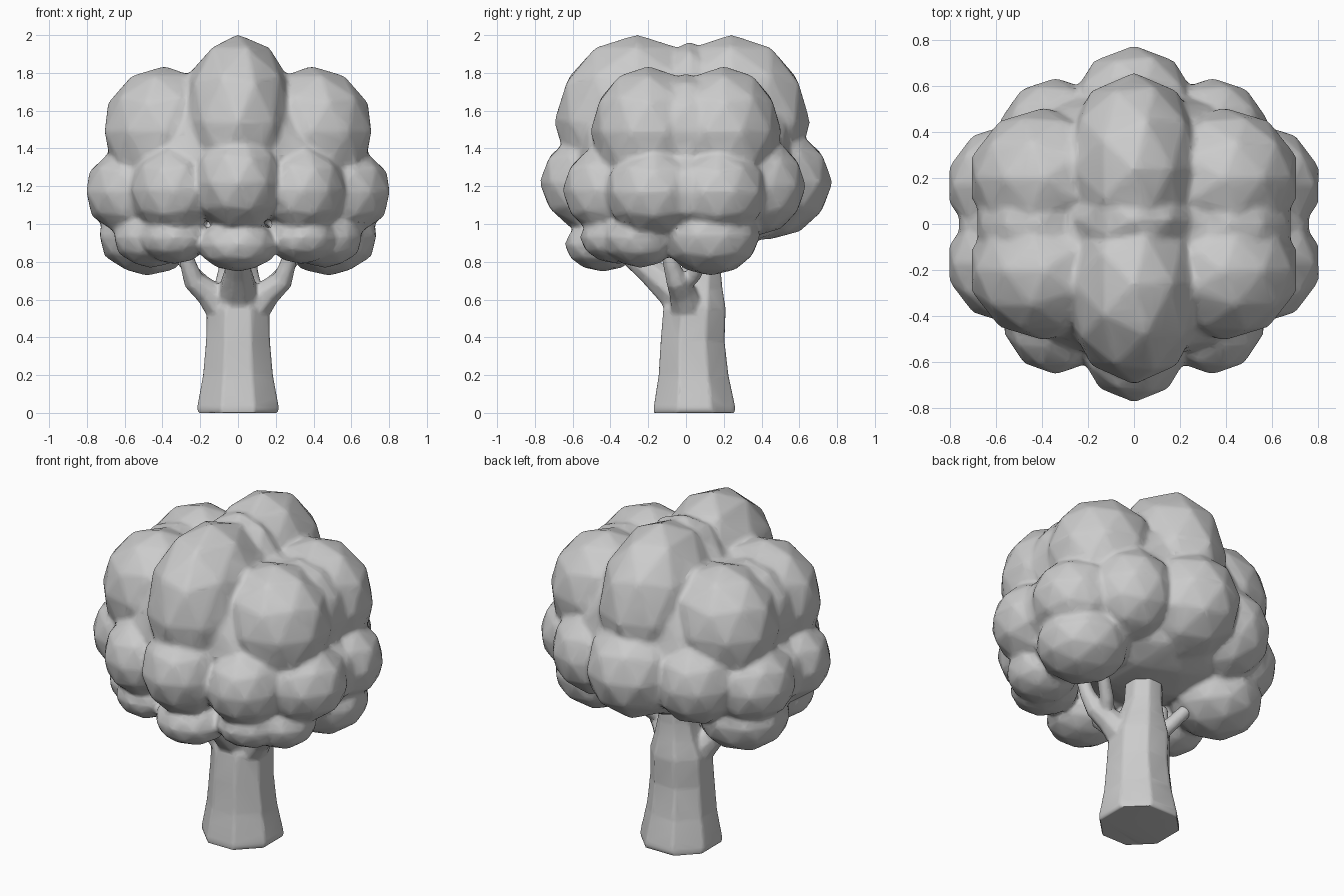
import bpy, bmesh, math
from mathutils import Matrix, Vector

if "Cube" in bpy.data.objects:
    bpy.data.objects.remove(bpy.data.objects["Cube"])

grey = bpy.data.materials.new("plain grey")
grey.diffuse_color = (0.6, 0.6, 0.6, 1)
grey.use_nodes = True
grey.node_tree.nodes["Principled BSDF"].inputs["Base Color"].default_value = grey.diffuse_color


def finish(bm, name, voxel, smooth, ratio):
    # fuse overlapping solids into one skin, soften the creases and simplify
    bmesh.ops.recalc_face_normals(bm, faces=bm.faces)
    me = bpy.data.meshes.new(name)
    bm.to_mesh(me)
    bm.free()
    me.materials.append(grey)
    ob = bpy.data.objects.new(name, me)
    bpy.context.collection.objects.link(ob)
    bpy.ops.object.select_all(action='DESELECT')
    ob.select_set(True)
    bpy.context.view_layer.objects.active = ob
    for kind, props in (('REMESH', dict(mode='VOXEL', voxel_size=voxel)),
                        ('SMOOTH', dict(factor=0.5, iterations=smooth)),
                        ('DECIMATE', dict(ratio=ratio))):
        mod = ob.modifiers.new(kind.title(), kind)
        for k, v in props.items():
            setattr(mod, k, v)
        bpy.ops.object.modifier_apply(modifier=mod.name)
    bpy.ops.object.shade_smooth_by_angle(angle=math.radians(50))
    return ob


def blob(bm, c, r):
    # chunky ellipsoid, mirrored across x when off the centre line
    for s in ((1, -1) if c[0] else (1,)):
        m = Matrix.Translation((c[0] * s, c[1], c[2])) @ Matrix.Diagonal((r[0] * s, r[1], r[2], 1))
        bmesh.ops.create_icosphere(bm, subdivisions=2, radius=1.02, matrix=m)


def tube(bm, path, sides=8, level=False):
    # path of (x, y, z, radius); level keeps all rings horizontal
    rings = []
    pts = [Vector(p[:3]) for p in path]
    for i, p in enumerate(path):
        d = pts[min(i + 1, len(pts) - 1)] - pts[max(i - 1, 0)]
        q = Matrix.Identity(3) if level else Vector((0, 0, 1)).rotation_difference(d).to_matrix()
        ring = []
        for k in range(sides):
            a = 2 * math.pi * (k + 0.5) / sides
            off = Vector((math.cos(a), math.sin(a), 0)) * p[3] * 1.06
            ring.append(bm.verts.new(pts[i] + q @ off))
        rings.append(ring)
    for a, b in zip(rings, rings[1:]):
        for k in range(sides):
            n = (k + 1) % sides
            bm.faces.new((a[k], a[n], b[n], b[k]))
    bm.faces.new(rings[0][::-1])
    bm.faces.new(rings[-1])


# foliage
bm = bmesh.new()
blob(bm, (0, 0.0, 1.36), (0.66, 0.61, 0.46))          # core
blob(bm, (0, 0.10, 1.05), (0.42, 0.42, 0.20))         # underside
blob(bm, (0, -0.26, 1.54), (0.31, 0.43, 0.455))       # crown front
blob(bm, (0, 0.24, 1.54), (0.31, 0.41, 0.455))        # crown back
blob(bm, (0, 0.02, 1.6), (0.29, 0.22, 0.36))          # crown middle
blob(bm, (0.41, 0, 1.49), (0.28, 0.34, 0.30))         # fill between upper sides
blob(bm, (0.52, 0, 1.17), (0.25, 0.26, 0.22))         # fill between middle sides
for s in (-1, 1):
    blob(bm, (0.39, 0.20 * s, 1.49), (0.325, 0.30, 0.34))  # upper sides
    blob(bm, (0.54, 0.17 * s, 1.17), (0.27, 0.26, 0.24))   # middle sides
blob(bm, (0, -0.46, 1.22), (0.25, 0.31, 0.27))        # middle front
blob(bm, (0, 0.43, 1.22), (0.29, 0.34, 0.30))         # middle back
blob(bm, (0.34, -0.40, 1.18), (0.23, 0.25, 0.24))     # middle front corners
blob(bm, (0.34, 0.37, 1.20), (0.25, 0.26, 0.26))      # middle back corners
blob(bm, (0, -0.44, 0.89), (0.21, 0.20, 0.14))        # low front
blob(bm, (0.34, -0.36, 0.93), (0.19, 0.20, 0.14))     # low front corners
blob(bm, (0.46, -0.24, 0.93), (0.20, 0.20, 0.16))     # low sides, front
blob(bm, (0.48, 0.13, 0.94), (0.26, 0.26, 0.21))      # low sides, back
finish(bm, "foliage", 0.016, 4, 0.2)

# trunk: tapered column with forked side branches and one at the front
bm = bmesh.new()
tube(bm, [(0, 0.045, 0, 0.22), (0, 0.045, 0.03, 0.22), (0, 0.04, 0.2, 0.188),
          (0, 0.035, 0.38, 0.172), (0, 0.045, 0.55, 0.168), (0, 0.065, 0.66, 0.13),
          (0, 0.08, 0.76, 0.105), (0, 0.09, 0.95, 0.10)], level=True)
for s in (-1, 1):
    tube(bm, [(0.06 * s, 0.02, 0.53, 0.10), (0.16 * s, -0.02, 0.64, 0.07),
              (0.235 * s, -0.05, 0.70, 0.055), (0.265 * s, -0.08, 0.79, 0.042),
              (0.29 * s, -0.11, 0.92, 0.035)])
    tube(bm, [(0.18 * s, -0.03, 0.67, 0.05), (0.23 * s, 0.04, 0.73, 0.04),
              (0.31 * s, 0.10, 0.84, 0.035)])
tube(bm, [(0, 0.03, 0.53, 0.13), (0, -0.06, 0.65, 0.10),
          (0, -0.19, 0.75, 0.07), (0, -0.33, 0.86, 0.05)])
finish(bm, "trunk", 0.012, 2, 0.2)
